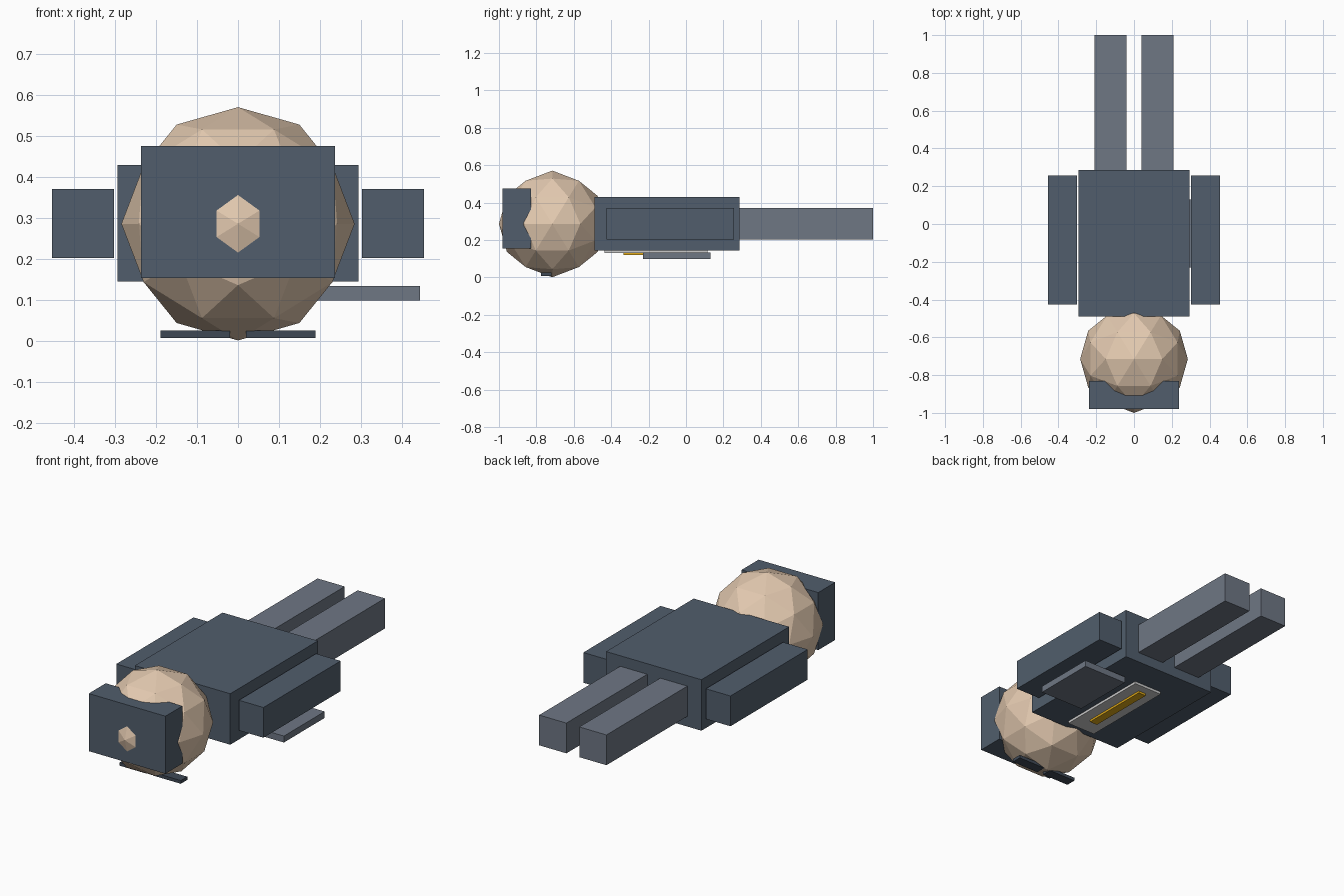
import bpy
import math

if "Cube" in bpy.data.objects:
    bpy.data.objects.remove(bpy.data.objects["Cube"])


def material(name, rgb):
    # 0-255 screen colour to linear
    m = bpy.data.materials.new(name)
    m.diffuse_color = [(c / 255) ** 2.2 for c in rgb] + [1]
    m.use_nodes = True
    m.node_tree.nodes["Principled BSDF"].inputs["Base Color"].default_value = m.diffuse_color
    return m


SLATE = material("slate_cloth", (82, 94, 108))
GREY = material("grey_cloth", (110, 118, 131))
SKIN = material("skin", (226, 200, 174))
DARK = material("dark_lens", (65, 74, 86))
WHITE = material("white_cloth", (240, 240, 240))
GOLD = material("gold", (225, 170, 30))


def box(name, x, y, z, mat):
    # axis-aligned box given by its (min, max) ranges
    bpy.ops.mesh.primitive_cube_add(size=1, location=[sum(r) / 2 for r in (x, y, z)])
    ob = bpy.context.object
    ob.name = name
    ob.scale = [r[1] - r[0] for r in (x, y, z)]
    bpy.ops.object.transform_apply(location=False, rotation=False, scale=True)
    ob.data.materials.append(mat)
    return ob


def pair(name, x, y, z, mat):
    # mirrored left and right copies
    box(name + "_left", x, y, z, mat)
    box(name + "_right", (-x[1], -x[0]), y, z, mat)


# Body lying face down, head towards the front
box("torso", (-0.295, 0.295), (-0.49, 0.285), (0.145, 0.43), SLATE)
pair("arm", (0.303, 0.455), (-0.425, 0.257), (0.202, 0.371), SLATE)
pair("leg", (0.04, 0.208), (0.285, 1.0), (0.202, 0.371), GREY)

# Faceted head, turned so edge midpoints sit on the axes
bpy.ops.mesh.primitive_ico_sphere_add(
    subdivisions=2, radius=0.285, location=(0, -0.715, 0.286),
    rotation=(0, -math.atan(0.618034), 0))
head = bpy.context.object
head.name = "head"
head.data.materials.append(SKIN)

# Cap on the crown and eye pieces on the face
box("cap", (-0.237, 0.237), (-0.98, -0.83), (0.154, 0.476), SLATE)
pair("eye_piece", (0.02, 0.189), (-0.775, -0.718), (0.007, 0.025), DARK)

# Shirt front, tie and a tablet against the chest
box("shirt_front", (-0.088, 0.088), (-0.437, 0.115), (0.131, 0.146), WHITE)
box("tie", (-0.024, 0.024), (-0.335, 0.068), (0.119, 0.132), GOLD)
box("tablet", (0.173, 0.445), (-0.23, 0.13), (0.098, 0.134), GREY)
